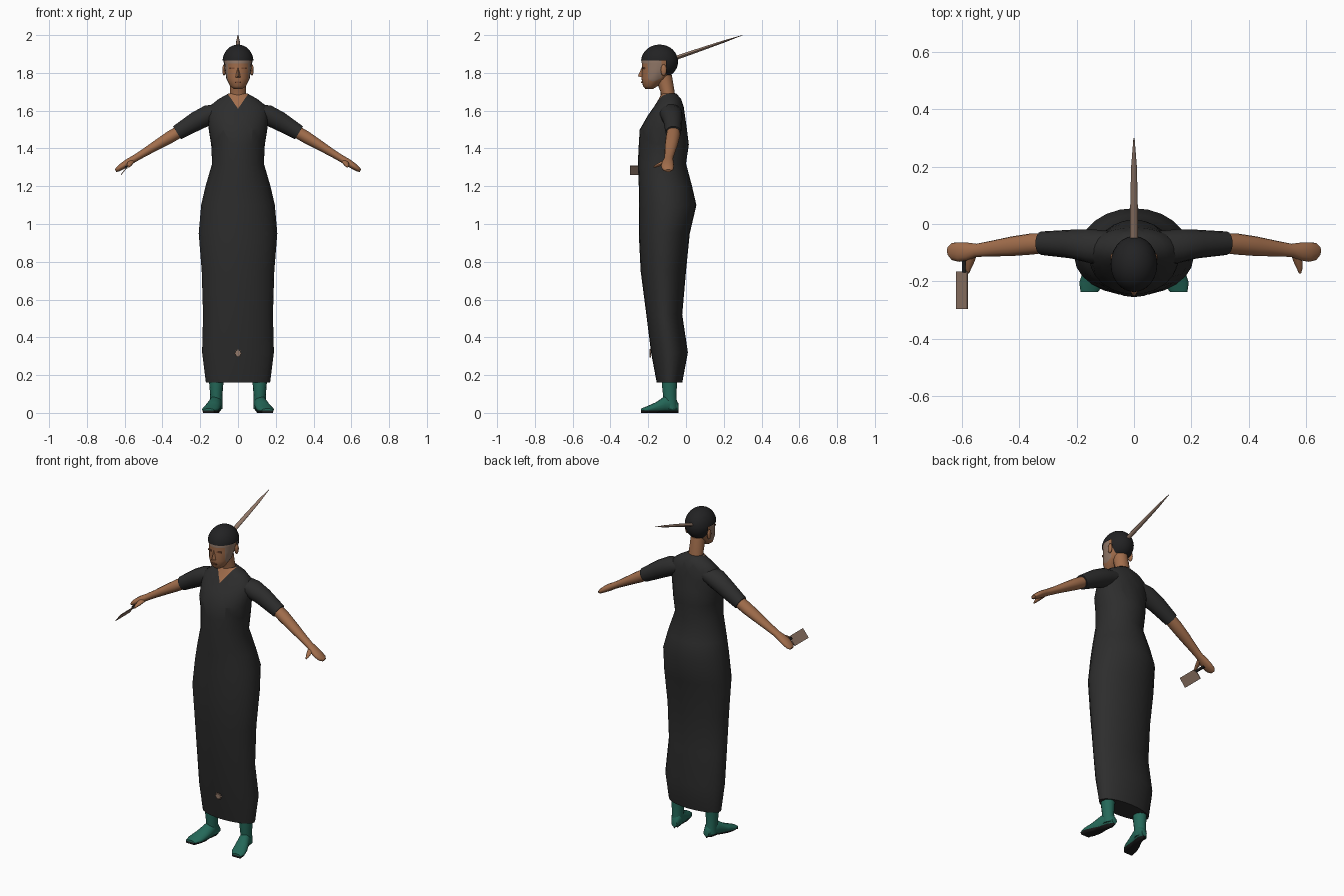
import bpy, bmesh, math
from mathutils import Vector, Matrix

if "Cube" in bpy.data.objects:
    bpy.data.objects.remove(bpy.data.objects["Cube"], do_unlink=True)


def material(name, r, g, b):
    m = bpy.data.materials.new(name)
    m.use_nodes = True
    m.diffuse_color = (r, g, b, 1)
    bsdf = m.node_tree.nodes["Principled BSDF"]
    bsdf.inputs["Base Color"].default_value = (r, g, b, 1)
    bsdf.inputs["Roughness"].default_value = 0.9
    return m


CLOTH = material("charcoal cloth", 0.026, 0.026, 0.026)
HAIR = material("black hair", 0.016, 0.016, 0.017)
SKIN = material("brown skin", 0.36, 0.155, 0.072)
TAN = material("greyish tan", 0.29, 0.19, 0.14)
BROW = material("dark reddish brown", 0.2, 0.075, 0.035)
GREEN = material("green stocking", 0.018, 0.14, 0.1)
SOLE = material("black sole", 0.012, 0.012, 0.012)

X, Y, Z = Vector((1, 0, 0)), Vector((0, 1, 0)), Vector((0, 0, 1))


def finish(name, bm, mats, smooth=True, angle=50):
    bmesh.ops.recalc_face_normals(bm, faces=bm.faces)
    me = bpy.data.meshes.new(name)
    bm.to_mesh(me)
    bm.free()
    for m in mats:
        me.materials.append(m)
    ob = bpy.data.objects.new(name, me)
    bpy.context.collection.objects.link(ob)
    if smooth:
        bpy.ops.object.select_all(action="DESELECT")
        ob.select_set(True)
        bpy.context.view_layer.objects.active = ob
        bpy.ops.object.shade_smooth_by_angle(angle=math.radians(angle))
    return ob


def loft(rings, u, v, n=16):
    """Closed skin through elliptical rings of (centre, radius along u, radius along v)."""
    bm = bmesh.new()
    loops = []
    for c, a, b in rings:
        loops.append([bm.verts.new(Vector(c) + u * a * math.cos(t) + v * b * math.sin(t))
                      for t in (math.tau * i / n for i in range(n))])
    for p, q in zip(loops, loops[1:]):
        for i in range(n):
            j = (i + 1) % n
            bm.faces.new((p[i], p[j], q[j], q[i]))
    bm.faces.new(loops[0])
    bm.faces.new(loops[-1])
    return bm


def upright(sections):
    """Turn (height, half width, front y, back y) into rings."""
    return [((0, (f + k) / 2, z), w, (k - f) / 2) for z, w, f, k in sections]


def cut(bm, point, normal):
    geom = bm.verts[:] + bm.edges[:] + bm.faces[:]
    bmesh.ops.bisect_plane(bm, geom=geom, dist=1e-5, plane_co=point, plane_no=normal)


# Long dress, with the skin of the V neckline cut into its chest
bm = loft(upright([
    (0.16, 0.17, -0.155, -0.02), (0.32, 0.19, -0.185, 0.01), (0.52, 0.185, -0.21, -0.02),
    (0.75, 0.192, -0.24, 0.0), (0.95, 0.208, -0.25, 0.02), (1.1, 0.195, -0.25, 0.055),
    (1.2, 0.172, -0.25, 0.032), (1.32, 0.137, -0.255, 0.0), (1.42, 0.142, -0.25, 0.015),
    (1.5, 0.155, -0.245, 0.005), (1.57, 0.16, -0.205, -0.005), (1.62, 0.155, -0.17, -0.012),
    (1.66, 0.105, -0.145, -0.025), (1.69, 0.052, -0.13, -0.05)]), X, Y, 24)
apex = Vector((0, 0, 1.61))
for s in (-1, 1):
    cut(bm, apex, Vector((s * 0.08, 0, -0.055)))
for f in bm.faces:
    c = f.calc_center_median()
    if c.y < -0.095 and c.z - apex.z > abs(c.x) * 0.08 / 0.055:
        f.material_index = 1
finish("dress", bm, [CLOTH, SKIN])

# Neck
bm = loft(upright([(1.64, 0.05, -0.13, -0.055), (1.7, 0.042, -0.135, -0.06),
                   (1.79, 0.042, -0.17, -0.075)]), X, Y)
finish("neck", bm, [SKIN])

# Head, with paler cheeks and forehead band
bm = loft(upright([
    (1.715, 0.022, -0.215, -0.175), (1.73, 0.042, -0.228, -0.15), (1.77, 0.062, -0.236, -0.1),
    (1.82, 0.07, -0.233, -0.065), (1.87, 0.074, -0.235, -0.06),
    (1.92, 0.06, -0.21, -0.075)]), X, Y, 20)
for s in (-1, 1):
    cut(bm, Vector((s * 0.054, 0, 0)), X)
cut(bm, Vector((0, -0.13, 0)), Y)
cut(bm, Vector((0, 0, 1.85)), Z)
for f in bm.faces:
    c = f.calc_center_median()
    if c.y < -0.13 and (abs(c.x) > 0.054 or c.z > 1.85):
        f.material_index = 1
finish("head", bm, [SKIN, TAN])

# Nose
bm = bmesh.new()
bridge = [bm.verts.new(p) for p in ((0, -0.234, 1.83), (-0.016, -0.23, 1.775),
                                    (0.016, -0.23, 1.775), (0, -0.255, 1.782))]
for tri in ((0, 1, 3), (0, 3, 2), (1, 2, 3), (0, 2, 1)):
    bm.faces.new([bridge[i] for i in tri])
finish("nose", bm, [SKIN], smooth=False)


def plate(name, centre, size, mat, turn=None):
    bm = bmesh.new()
    bmesh.ops.create_cube(bm, size=1)
    m = Matrix.Translation(centre) @ (turn or Matrix()) @ Matrix.Diagonal((*size, 1))
    bmesh.ops.transform(bm, matrix=m, verts=bm.verts)
    return finish(name, bm, [mat], smooth=False)


def ball(name, centre, size, mat):
    bm = bmesh.new()
    bmesh.ops.create_uvsphere(bm, u_segments=12, v_segments=8, radius=1)
    m = Matrix.Translation(centre) @ Matrix.Diagonal((*size, 1))
    bmesh.ops.transform(bm, matrix=m, verts=bm.verts)
    return finish(name, bm, [mat])


# Face details and ears
for s, side in ((1, "left"), (-1, "right")):
    plate(side + "_eye", (s * 0.03, -0.225, 1.825), (0.026, 0.009, 0.009), BROW,
          Matrix.Rotation(s * 0.35, 4, "Z"))
    ball(side + "_ear", (s * 0.074, -0.118, 1.815), (0.009, 0.016, 0.03), SKIN)
plate("mouth", (0, -0.233, 1.75), (0.034, 0.009, 0.008), BROW)

# Close-fitting hair, cut away around the face
bm = bmesh.new()
bmesh.ops.create_uvsphere(bm, u_segments=24, v_segments=16, radius=1)
bmesh.ops.transform(bm, verts=bm.verts, matrix=Matrix.Translation((0, -0.14, 1.86))
                    @ Matrix.Diagonal((0.082, 0.098, 0.09, 1)))
cut(bm, Vector((0, 0, 1.866)), Z)
cut(bm, Vector((0, -0.105, 0)), Y)
front = [f for f in bm.faces
         if f.calc_center_median().z < 1.866 and f.calc_center_median().y < -0.105]
bmesh.ops.delete(bm, geom=front, context="FACES")
finish("hair", bm, [HAIR])

# Long spike at the back of the head
spine = Vector((0, 0.36, 0.12)).normalized()
bm = loft([((0, -0.06, 1.877), 0.014, 0.011), ((0, 0.08, 1.925), 0.013, 0.009),
           ((0, 0.2, 1.966), 0.01, 0.006), ((0, 0.3, 2.0), 0.002, 0.001)], X, spine.cross(X), 8)
finish("hair_spike", bm, [TAN])

# Arms, hands, legs and feet
for s, side in ((1, "left"), (-1, "right")):
    up = Vector((s * 0.515, 0, 0.855))

    def limb(name, rings, u, v, mat, n=14):
        rings = [((s * x, y, z), a, b) for (x, y, z), a, b in rings]
        return finish(name, loft(rings, u, v, n), [mat])

    limb(side + "_sleeve", [
        ((0.08, -0.085, 1.6), 0.06, 0.045), ((0.15, -0.078, 1.58), 0.06, 0.055),
        ((0.22, -0.07, 1.545), 0.05, 0.052), ((0.323, -0.067, 1.483), 0.041, 0.041)],
        Y, up, CLOTH)
    limb(side + "_forearm", [
        ((0.3, -0.066, 1.495), 0.034, 0.033), ((0.36, -0.07, 1.46), 0.037, 0.033),
        ((0.43, -0.078, 1.418), 0.034, 0.027), ((0.5, -0.086, 1.375), 0.027, 0.021),
        ((0.55, -0.092, 1.345), 0.023, 0.019), ((0.58, -0.096, 1.327), 0.031, 0.02),
        ((0.61, -0.098, 1.308), 0.034, 0.018), ((0.635, -0.096, 1.291), 0.03, 0.014),
        ((0.648, -0.094, 1.282), 0.016, 0.008)], Y, up, SKIN)
    limb(side + "_thumb", [
        ((0.565, -0.105, 1.332), 0.018, 0.013), ((0.573, -0.135, 1.318), 0.015, 0.011),
        ((0.578, -0.158, 1.308), 0.009, 0.008), ((0.579, -0.172, 1.302), 0.004, 0.004)],
        X, Z, SKIN, 8)
    limb(side + "_leg", [
        ((0.115, -0.085, 0.3), 0.045, 0.045), ((0.115, -0.088, 0.15), 0.037, 0.041),
        ((0.115, -0.086, 0.09), 0.032, 0.036), ((0.115, -0.08, 0.02), 0.032, 0.036)],
        X, Y, GREEN)

    # Foot pointing slightly outward, black underneath
    bm = loft([((s * x, y, z), w, h) for x, y, z, w, h in (
        (0.108, -0.04, 0.03, 0.018, 0.02), (0.112, -0.065, 0.045, 0.03, 0.045),
        (0.12, -0.11, 0.045, 0.034, 0.045), (0.135, -0.16, 0.028, 0.042, 0.028),
        (0.147, -0.205, 0.018, 0.044, 0.018), (0.156, -0.238, 0.013, 0.03, 0.01))], X, Z, 16)
    for v in bm.verts:
        v.co.z = max(v.co.z, 0.008)
    cut(bm, Vector((0, 0, 0.012)), Z)
    for v in bm.verts:
        if v.co.z < 0.01:
            v.co.z = 0
    for f in bm.faces:
        if f.calc_center_median().z < 0.013:
            f.material_index = 1
    finish(side + "_foot", bm, [GREEN, SOLE])

# Cleaver held in the right hand
lean = Matrix.Rotation(math.atan2(0.04, 0.05), 4, "Y")
plate("cleaver_blade", (-0.6, -0.231, 1.285), (0.004, 0.132, 0.062), TAN, lean)
bm = loft([((-0.592, -0.1, 1.3), 0.008, 0.008), ((-0.592, -0.17, 1.3), 0.008, 0.008)], X, Z, 8)
finish("cleaver_handle", bm, [SOLE])

# Star ornament low on the front of the dress
bm = bmesh.new()
for y in (-0.193, -0.184):
    star = []
    for i in range(16):
        r = 0.022 if i % 2 == 0 else 0.014
        t = math.tau * i / 16
        star.append(bm.verts.new((r * math.cos(t), y, 0.315 + r * math.sin(t))))
    bm.faces.new(star)
bm.verts.ensure_lookup_table()
for i in range(16):
    j = (i + 1) % 16
    bm.faces.new([bm.verts[k] for k in (i, j, j + 16, i + 16)])
finish("star_ornament", bm, [TAN], smooth=False)
